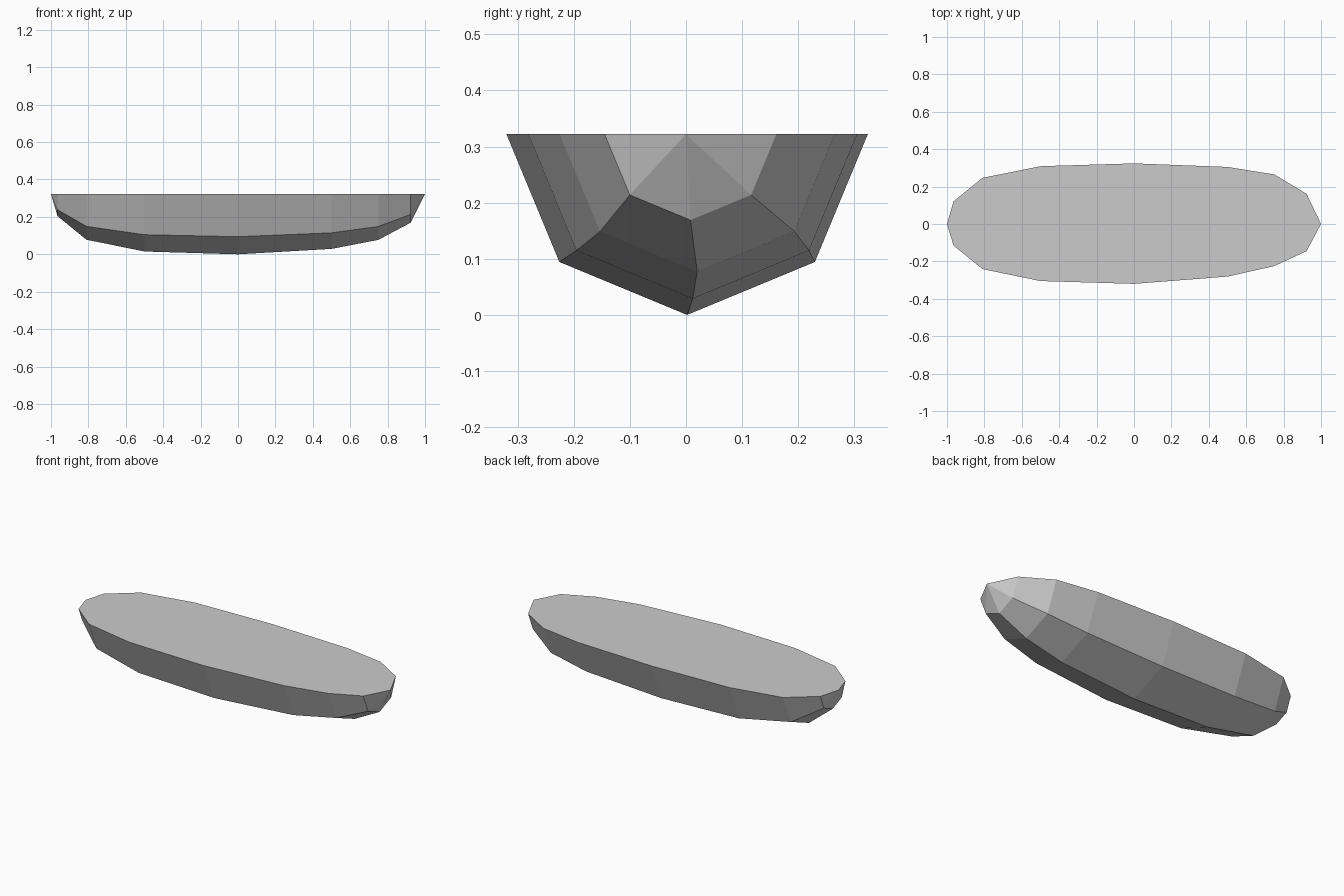
import bpy, bmesh
from math import cos, sin, pi

if "Cube" in bpy.data.objects:
    bpy.data.objects.remove(bpy.data.objects["Cube"])

TOP = 0.324
# Hull stations along the length: x, sideways shift, half-octagon radius
stations = [(-0.965, 0.003, 0.118), (-0.81, 0.003, 0.244), (-0.5, 0.002, 0.307),
            (0.0, 0.002, 0.322), (0.5, 0.012, 0.293), (0.75, 0.02, 0.245),
            (0.923, 0.008, 0.153)]

bm = bmesh.new()
rings = [[bm.verts.new((x, y + r * cos(a * pi / 4), TOP - r * sin(a * pi / 4)))
          for a in range(5)] for x, y, r in stations]
tips = [bm.verts.new((x, 0, TOP)) for x in (-1, 1)]

# Sides and keel
for a, b in zip(rings, rings[1:]):
    for i in range(4):
        bm.faces.new((a[i], a[i + 1], b[i + 1], b[i]))
# Pointed ends
for tip, ring in zip(tips, (rings[0], rings[-1])):
    for i in range(4):
        bm.faces.new((tip, ring[i], ring[i + 1]))
# Flat lid
bm.faces.new([tips[0]] + [r[4] for r in rings] + [tips[1]] + [r[0] for r in reversed(rings)])
bmesh.ops.recalc_face_normals(bm, faces=bm.faces[:])

# Rest the keel on the ground
low = min(v.co.z for v in bm.verts)
bmesh.ops.translate(bm, verts=bm.verts[:], vec=(0, 0, -low))

mesh = bpy.data.meshes.new("hull")
bm.to_mesh(mesh)
bm.free()
bpy.context.collection.objects.link(bpy.data.objects.new("hull", mesh))
